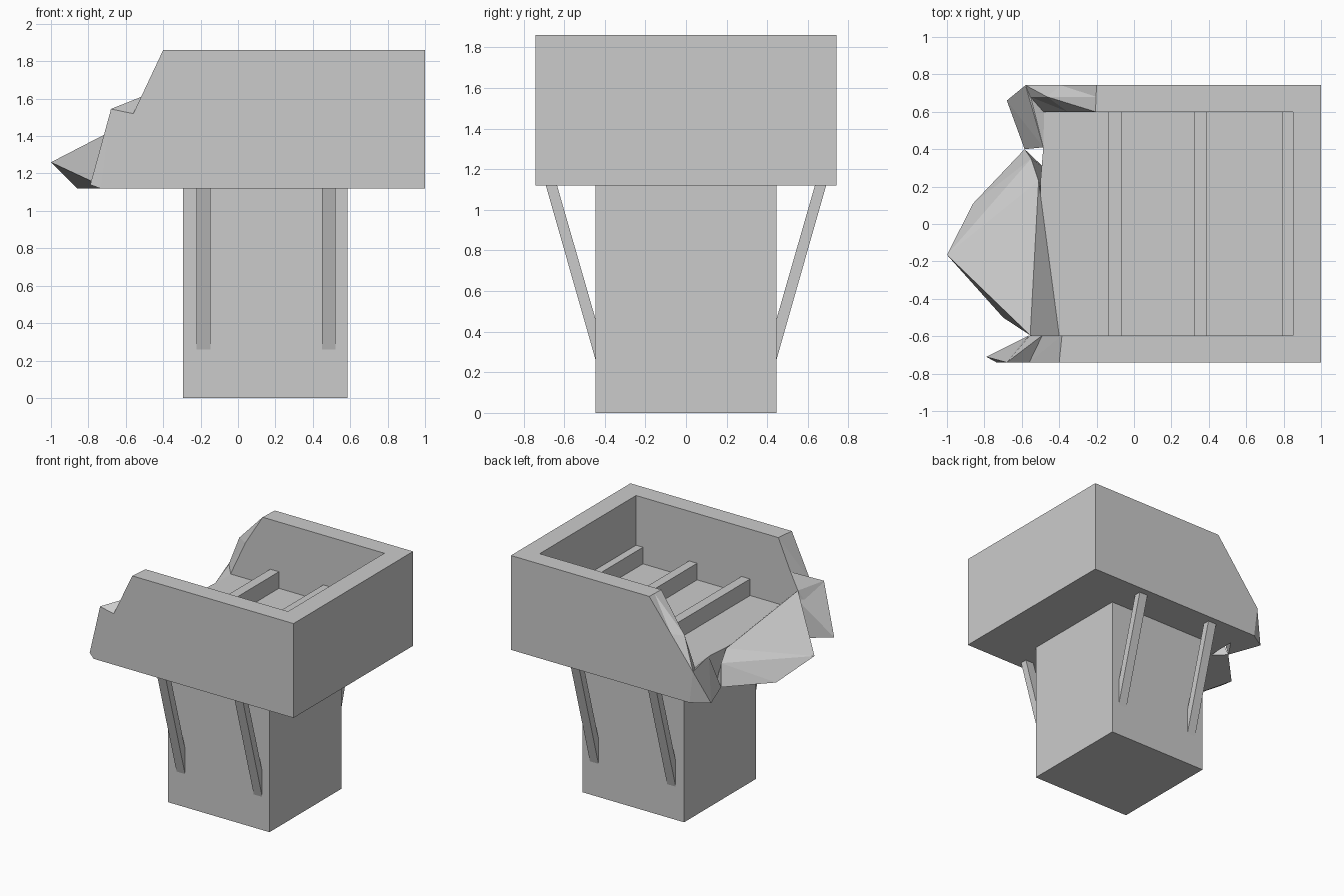
import bpy, bmesh
from mathutils import Vector

if "Cube" in bpy.data.objects:
    bpy.data.objects.remove(bpy.data.objects["Cube"])


def finish(name, bm):
    bmesh.ops.recalc_face_normals(bm, faces=bm.faces[:])
    me = bpy.data.meshes.new(name)
    bm.to_mesh(me)
    bm.free()
    ob = bpy.data.objects.new(name, me)
    bpy.context.collection.objects.link(ob)
    return ob


def loft(name, loops):
    """Closed solid through loops of equal point count."""
    bm = bmesh.new()
    rings = [[bm.verts.new(p) for p in loop] for loop in loops]
    n = len(rings[0])
    for a, b in zip(rings, rings[1:]):
        for k in range(n):
            m = (k + 1) % n
            bm.faces.new((a[k], a[m], b[k]))
            bm.faces.new((a[m], b[m], b[k]))
    caps = [bm.faces.new(rings[0]), bm.faces.new(rings[-1][::-1])]
    bmesh.ops.triangulate(bm, faces=caps)
    bmesh.ops.dissolve_limit(bm, angle_limit=0.01, verts=bm.verts[:], edges=bm.edges[:])
    return finish(name, bm)


def box(name, lo, hi):
    (x0, y0, z0), (x1, y1, z1) = lo, hi
    return loft(name, [[(x0, y0, z), (x1, y0, z), (x1, y1, z), (x0, y1, z)] for z in (z0, z1)])


def shard(name, pts):
    """Convex broken chunk."""
    bm = bmesh.new()
    for p in pts:
        bm.verts.new(p)
    res = bmesh.ops.convex_hull(bm, input=bm.verts[:])
    junk = [v for v in res["geom_interior"] if isinstance(v, bmesh.types.BMVert)]
    bmesh.ops.delete(bm, geom=junk, context='VERTS')
    return finish(name, bm)


def wall(name, sections):
    """Wall lofted across y from broken-end profiles in x, z."""
    loft(name, [[(1, y, 1.12), (1, y, 1.86)] + [(x, y, z) for x, z in prof]
                for y, prof in sections])


FLOOR = 1.34

# Tower column
box("tower", (-0.295, -0.445, 0), (0.585, 0.445, 1.12))

# Slanted support struts, mirrored front and back
for side in (-1, 1):
    for x in (-0.185, 0.485):
        prof = [(0.69, 1.12), (0.635, 1.12), (0.445, 0.46), (0.43, 0.40), (0.43, 0.24), (0.445, 0.26)]
        loft("strut", [[(x + d, side * y, z) for y, z in prof] for d in (-0.037, 0.037)])

# Parapet walls with broken left ends
wall("front_wall", [
    (-0.74, [(-0.40, 1.86), (-0.56, 1.52), (-0.68, 1.545), (-0.735, 1.12)]),
    (-0.595, [(-0.385, 1.86), (-0.49, 1.62), (-0.555, 1.49), (-0.555, 1.12)])])
wall("back_wall", [
    (0.742, [(-0.20, 1.86), (-0.39, 1.615), (-0.58, 1.37), (-0.55, 1.12)]),
    (0.68, [(-0.203, 1.86), (-0.465, 1.60), (-0.555, 1.37), (-0.60, 1.12)]),
    (0.60, [(-0.206, 1.86), (-0.355, 1.62), (-0.485, 1.34), (-0.55, 1.12)])])
box("end_wall", (0.85, -0.595, 1.12), (1, 0.60, 1.86))

# Platform floor
outline = [(0.85, 0.60), (0.85, -0.595), (-0.50, -0.595), (-0.50, 0.23),
           (-0.485, 0.41), (-0.485, 0.60)]
loft("floor", [[(x, y, z) for x, y in outline] for z in (1.12, FLOOR)])

# Broken chunks at the open end
shard("floor_tip", [(-1, -0.165, 1.26), (-0.555, -0.595, 1.49), (-0.51, 0.23, FLOOR),
                    (-0.86, 0.11, 1.12), (-0.70, -0.50, 1.12), (-0.585, 0.40, 1.12),
                    (-0.55, 0.35, 1.28), (-0.48, -0.595, 1.12), (-0.40, -0.595, FLOOR),
                    (-0.48, 0.30, 1.12)])
shard("front_splinter", [(-0.72, -0.74, 1.23), (-0.735, -0.74, 1.12), (-0.79, -0.71, 1.14),
                         (-0.56, -0.595, 1.41), (-0.56, -0.595, 1.12), (-0.68, -0.74, 1.54)])
shard("back_splinter", [(-0.555, 0.69, 1.37), (-0.68, 0.66, 1.12), (-0.485, 0.41, FLOOR),
                        (-0.585, 0.40, 1.12), (-0.58, 0.742, 1.37), (-0.55, 0.742, 1.12),
                        (-0.48, 0.60, FLOOR), (-0.45, 0.60, 1.12)])

# Floor beams across the platform
for x0, x1 in ((-0.14, -0.065), (0.32, 0.39), (0.79, 0.85)):
    box("floor_beam", (x0, -0.595, FLOOR), (x1, 0.60, 1.47))
